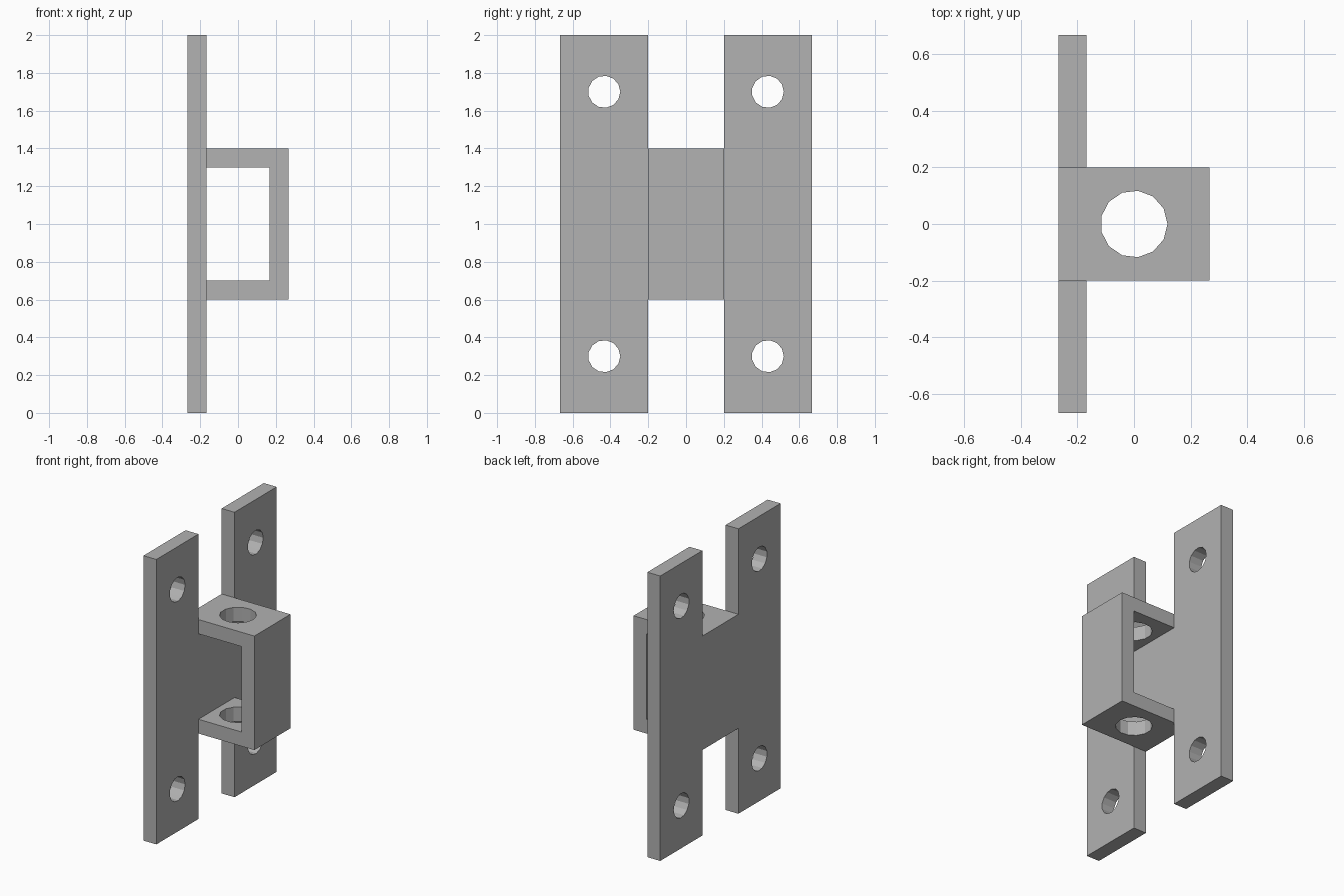
import bpy
import bmesh
from math import pi
from mathutils import Matrix, Vector

cube = bpy.data.objects.get("Cube")
if cube:
    bpy.data.objects.remove(cube, do_unlink=True)

grey = bpy.data.materials.new("plain grey")
grey.use_nodes = True
grey.diffuse_color = (0.445, 0.445, 0.445, 1)
grey.node_tree.nodes["Principled BSDF"].inputs["Base Color"].default_value = grey.diffuse_color

BACK, FACE, TIP = -0.267, -0.167, 0.267   # depth of plate back, plate face, bracket tip
WALL = 0.1
HALF = 0.2                                # half width of the bracket
SIDE, TALL = 0.667, 2.0
LOW, HIGH = 0.6, 1.4                      # bracket bottom and top


def make_object(name, bm):
    bmesh.ops.recalc_face_normals(bm, faces=bm.faces)
    mesh = bpy.data.meshes.new(name)
    bm.to_mesh(mesh)
    bm.free()
    mesh.materials.append(grey)
    obj = bpy.data.objects.new(name, mesh)
    bpy.context.collection.objects.link(obj)
    return obj


def extrude_profile(name, points, direction):
    bm = bmesh.new()
    face = bm.faces.new([bm.verts.new(p) for p in points])
    new = bmesh.ops.extrude_face_region(bm, geom=[face])["geom"]
    verts = [v for v in new if isinstance(v, bmesh.types.BMVert)]
    bmesh.ops.translate(bm, verts=verts, vec=Vector(direction))
    return make_object(name, bm)


def drill(target, name, centres, radius, depth, rotation):
    bm = bmesh.new()
    for c in centres:
        bmesh.ops.create_cone(bm, cap_ends=True, segments=13, radius1=radius,
                              radius2=radius, depth=depth,
                              matrix=Matrix.Translation(c) @ rotation)
    cutter = make_object(name, bm)
    cutter.hide_render = True
    cutter.hide_set(True)
    cutter.display_type = 'WIRE'
    mod = target.modifiers.new("holes", 'BOOLEAN')
    mod.operation = 'DIFFERENCE'
    mod.solver = 'EXACT'
    mod.object = cutter
    # Bake the holes and drop the cutter
    bpy.context.view_layer.update()
    graph = bpy.context.evaluated_depsgraph_get()
    mesh = bpy.data.meshes.new_from_object(target.evaluated_get(graph))
    target.modifiers.clear()
    target.data = mesh
    bpy.data.objects.remove(cutter, do_unlink=True)


# H-shaped mounting plate: one quarter outline mirrored around the centre
right_half = [(HALF, LOW), (HALF, 0), (SIDE, 0), (SIDE, TALL), (HALF, TALL), (HALF, HIGH)]
outline = right_half + [(-y, z) for y, z in reversed(right_half)]
plate = extrude_profile("mounting_plate", [(BACK, y, z) for y, z in outline],
                        (FACE - BACK, 0, 0))
screw_holes = [Vector((BACK, y, z)) for y in (-0.433, 0.433) for z in (0.3, 1.7)]
drill(plate, "screw_hole_cutter", screw_holes, 0.085, 0.5, Matrix.Rotation(pi / 2, 4, 'Y'))

# U-shaped bracket standing off the plate
inner = TIP - WALL
u_shape = [(FACE, LOW), (TIP, LOW), (TIP, HIGH), (FACE, HIGH),
           (FACE, HIGH - WALL), (inner, HIGH - WALL), (inner, LOW + WALL), (FACE, LOW + WALL)]
bracket = extrude_profile("bracket", [(x, -HALF, z) for x, z in u_shape], (0, 2 * HALF, 0))
drill(bracket, "rod_hole_cutter", [Vector((0, 0, TALL / 2))], 0.118, 1.2,
      Matrix.Rotation(-pi / 2, 4, 'Z'))
